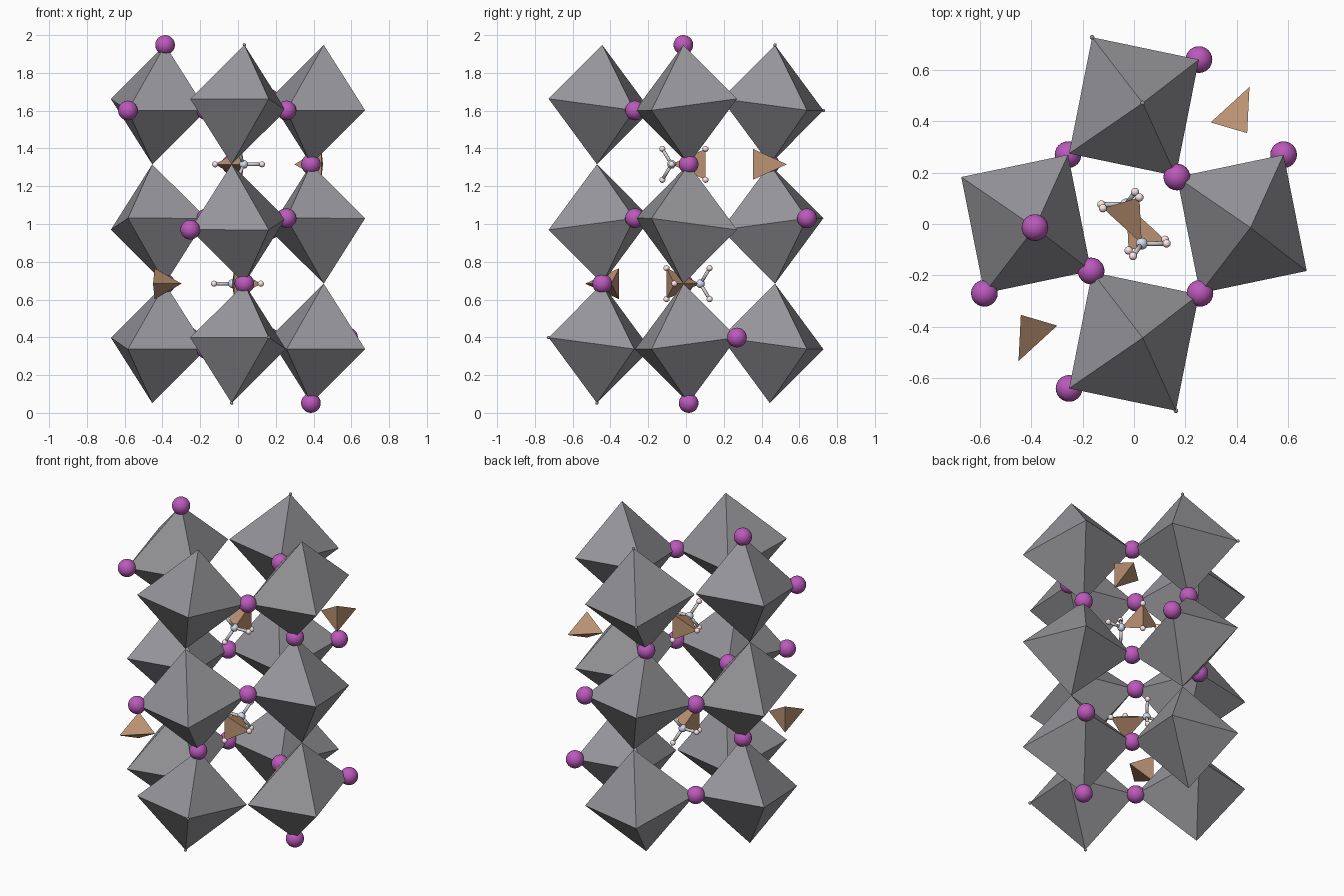
import bpy, bmesh
from mathutils import Vector

if "Cube" in bpy.data.objects:
    bpy.data.objects.remove(bpy.data.objects["Cube"])

PITCH = 0.632          # height of one octahedron layer
DX, DY = 0.42, 0.4575  # octahedron centre spacing


def material(name, rgb):
    m = bpy.data.materials.new(name)
    m.diffuse_color = (*rgb, 1)
    m.use_nodes = True
    m.node_tree.nodes["Principled BSDF"].inputs["Base Color"].default_value = m.diffuse_color
    return m


GREY = material("dark_grey", (0.30, 0.30, 0.32))
PURPLE = material("purple", (0.50, 0.10, 0.50))
TAN = material("tan", (0.50, 0.29, 0.17))
BLUE = material("pale_blue", (0.66, 0.72, 0.90))
PINK = material("pale_pink", (1.0, 0.80, 0.80))
STICK = material("light_grey", (0.6, 0.6, 0.6))


def finish(bm, name, mat, smooth=False):
    me = bpy.data.meshes.new(name)
    for f in bm.faces:
        f.smooth = smooth
    bm.to_mesh(me)
    bm.free()
    me.materials.append(mat)
    ob = bpy.data.objects.new(name, me)
    bpy.context.collection.objects.link(ob)
    return ob


def hull(name, points, mat):
    bm = bmesh.new()
    for p in points:
        bm.verts.new(p)
    bmesh.ops.convex_hull(bm, input=bm.verts[:])
    bmesh.ops.recalc_face_normals(bm, faces=bm.faces[:])
    finish(bm, name, mat)


def ball(name, p, r, mat):
    bm = bmesh.new()
    bmesh.ops.create_uvsphere(bm, u_segments=24, v_segments=14, radius=r)
    bmesh.ops.translate(bm, vec=p, verts=bm.verts[:])
    finish(bm, name, mat, True)


def rod(name, p, q, r, mat):
    bm = bmesh.new()
    d = q - p
    bmesh.ops.create_cone(bm, cap_ends=True, segments=12, radius1=r, radius2=r, depth=d.length)
    ob = finish(bm, name, mat, True)
    rot = d.to_track_quat('Z', 'Y').to_matrix().to_4x4()
    rot.translation = (p + q) / 2
    ob.data.transform(rot)


def invert(p):
    return Vector((-p.x, -p.y, 2 - p.z))


CENTRES = {"left": (-DX, 0), "right": (DX, 0), "back": (0, DY), "front": (0, -DY)}


def corners(key, layer):
    """Order: top, bottom, a, b, -a, -b"""
    c = Vector((*CENTRES[key], 1 + PITCH * (layer - 1)))
    side = 1 if key in ("left", "right") else -1
    s = -1 if layer == 1 else 1
    top = Vector((0.034 * s, -0.014 * s * side, PITCH / 2))
    bottom = Vector((-top.x, -top.y, -top.z))
    a = Vector((-0.253 * side, 0.183, 0.030 * s * side))
    b = Vector((0.163 * side, 0.270, 0.031 * s * side))
    return [c + v for v in (top, bottom, a, b, -a, -b)]


# Tilted corner-sharing octahedra
for layer in range(3):
    for key in CENTRES:
        hull(f"octahedron_{key}_{layer}", corners(key, layer), GREY)

# Corner spheres, each paired with its inverse
BALLS = [("left", 2, 0), ("right", 2, 1), ("back", 2, 1), ("right", 2, 5), ("right", 2, 2),
         ("left", 2, 5), ("left", 2, 4), ("right", 1, 5), ("back", 1, 2), ("left", 1, 4)]
for i, (key, layer, n) in enumerate(BALLS):
    p = corners(key, layer)[n]
    ball(f"corner_sphere_{i}_upper", p, 0.052, PURPLE)
    ball(f"corner_sphere_{i}_lower", invert(p), 0.052, PURPLE)

# Tiny end dots
for n in (0, 3):
    p = corners("back", 2)[n]
    ball(f"end_dot_{n}_upper", p, 0.009, GREY)
    ball(f"end_dot_{n}_lower", invert(p), 0.009, GREY)

# Small tetrahedra and the molecules in the central channel
Z = 1 + PITCH / 2
outer = [Vector(v) for v in ((0.45, 0.534, Z), (0.299, 0.396, Z),
                             (0.441, 0.354, Z + 0.082), (0.441, 0.354, Z - 0.082))]
inner = [Vector((p.x - DX, DY - p.y, p.z)) for p in outer]
tips = [Vector(v) for v in ((0.127, -0.076, Z), (-0.004, -0.125, Z + 0.082),
                            (-0.004, -0.125, Z - 0.082))]
for tag, f in (("upper", lambda p: p), ("lower", invert)):
    hull(f"outer_tetrahedron_{tag}", [f(p) for p in outer], TAN)
    hull(f"inner_tetrahedron_{tag}", [f(p) for p in inner], TAN)
    hub = f(inner[0])
    ball(f"molecule_hub_{tag}", hub, 0.023, BLUE)
    for i, t in enumerate(tips):
        rod(f"molecule_bond_{tag}_{i}", hub, f(t), 0.009, STICK)
    for i, t in enumerate(tips + inner[1:]):
        ball(f"molecule_tip_{tag}_{i}", f(t), 0.016, PINK)
